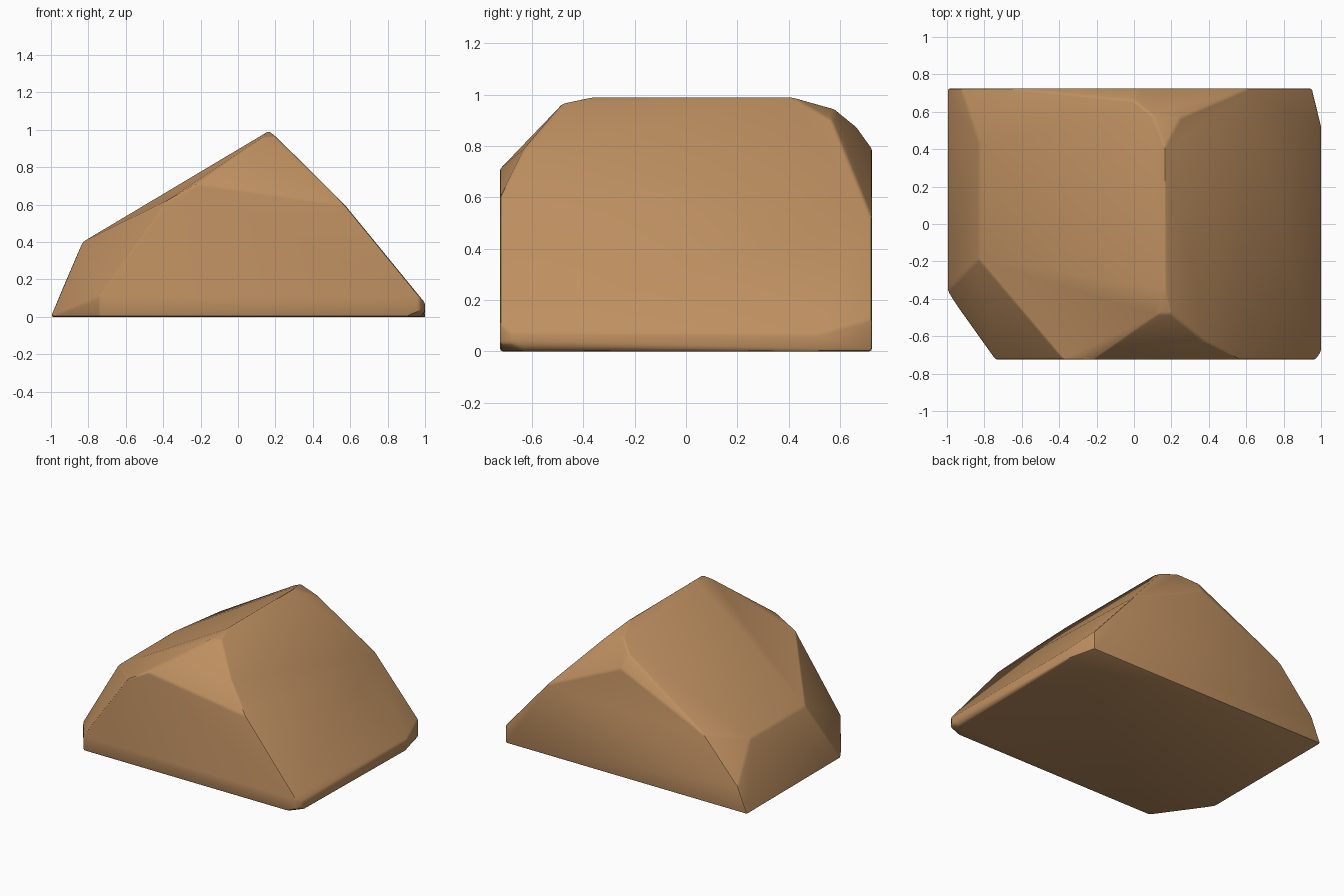
import bpy, bmesh, math

if "Cube" in bpy.data.objects:
    bpy.data.objects.remove(bpy.data.objects["Cube"])

# Corner points of the chiselled boulder; its convex hull gives the facets
corners = [
    # left toe and the chipped front-left corner
    (-1, -.36, 0), (-1, .725, 0), (-.83, -.19, .40), (-.83, .44, .40),
    (-.74, -.725, 0), (-.74, -.725, .11), (-.38, -.725, .62),
    # front face top and front chip below the ridge
    (-.22, -.725, .71), (.57, -.725, .60), (.38, -.63, .79),
    (.20, -.48, .965), (.13, -.48, .96),
    # ridge
    (.165, -.35, .993), (.165, .41, .993),
    # back chip
    (.10, .58, .945), (0, .66, .88), (.02, .725, .79),
    (.25, .57, .90), (.61, .725, .52), (-.65, .725, .49), (-.925, .725, .18),
    # right toe
    (.95, .725, .13), (.95, .725, 0), (1, .52, .07), (1, .52, 0),
    (1, -.68, .075), (1, -.68, .03), (.97, -.725, .11), (.97, -.725, .03),
    (.90, -.725, 0), (.98, -.63, 0),
]

bm = bmesh.new()
for c in corners:
    bm.verts.new(c)
hull = bmesh.ops.convex_hull(bm, input=bm.verts[:])
loose = [v for v in bm.verts if not v.link_faces]
bmesh.ops.delete(bm, geom=loose, context='VERTS')
# merge nearly flat triangles into clean facets
bmesh.ops.dissolve_limit(bm, angle_limit=math.radians(4),
                         verts=bm.verts[:], edges=bm.edges[:])
bmesh.ops.recalc_face_normals(bm, faces=bm.faces[:])

mesh = bpy.data.meshes.new("boulder")
bm.to_mesh(mesh)
bm.free()
boulder = bpy.data.objects.new("boulder", mesh)
bpy.context.collection.objects.link(boulder)

# Worn edges
bevel = boulder.modifiers.new("worn_edges", 'BEVEL')
bevel.width = 0.012
bevel.segments = 2
bevel.limit_method = 'ANGLE'
bevel.angle_limit = math.radians(20)

# Smooth shading across the worn edges
bpy.context.view_layer.objects.active = boulder
boulder.select_set(True)
bpy.ops.object.modifier_apply(modifier="worn_edges")
bpy.ops.object.shade_smooth_by_angle(angle=math.radians(30))

# Brown stone
stone = bpy.data.materials.new("brown_stone")
stone.diffuse_color = (0.52, 0.28, 0.12, 1)
stone.use_nodes = True
stone.node_tree.nodes["Principled BSDF"].inputs["Base Color"].default_value = stone.diffuse_color
mesh.materials.append(stone)
